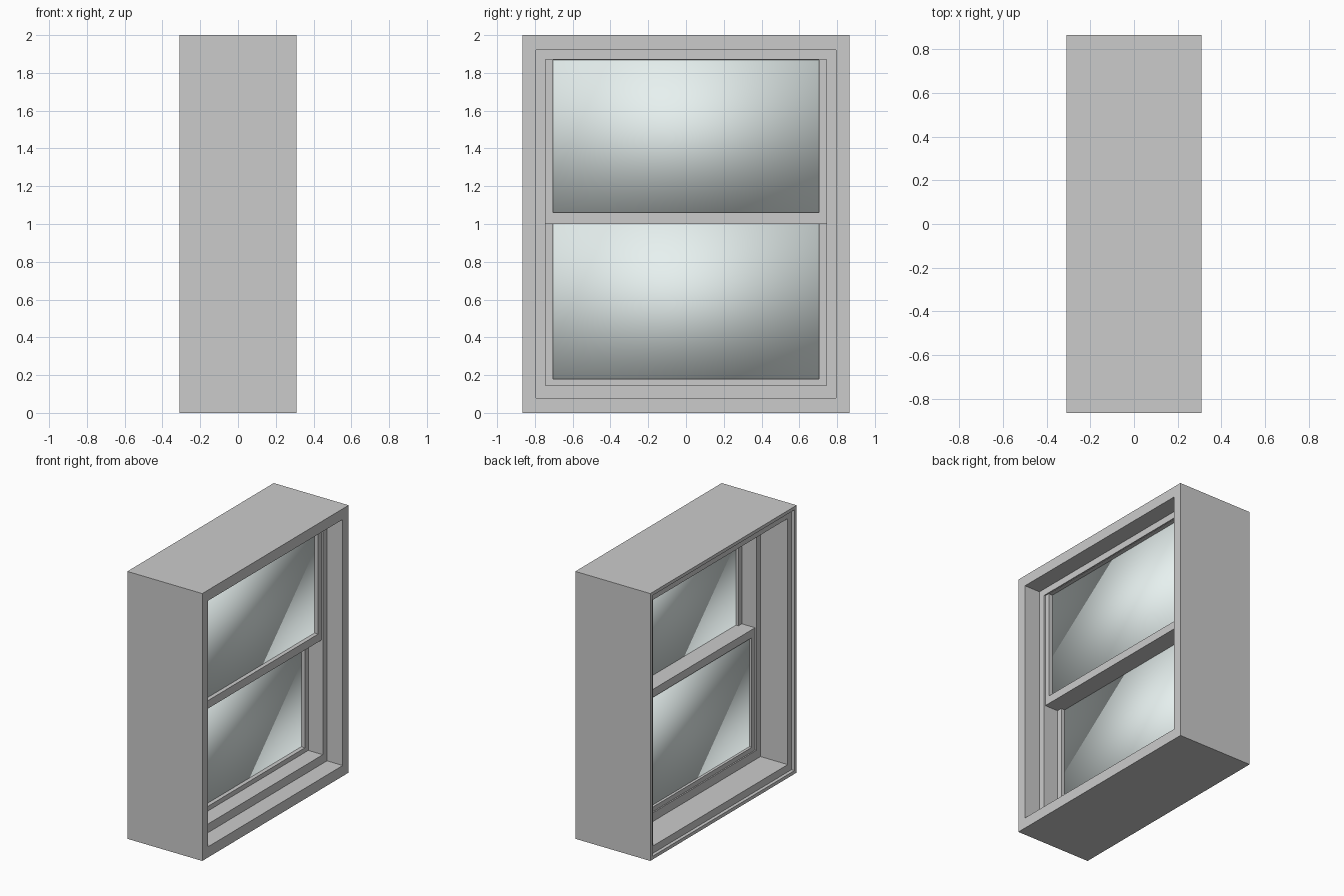
import bpy

if "Cube" in bpy.data.objects:
    bpy.data.objects.remove(bpy.data.objects["Cube"])

glass_mat = bpy.data.materials.new("pale_glass")
glass_mat.diffuse_color = (0.80, 0.88, 0.87, 1)
glass_mat.use_nodes = True
glass_mat.node_tree.nodes["Principled BSDF"].inputs["Base Color"].default_value = glass_mat.diffuse_color


def mesh_object(name, verts, faces):
    mesh = bpy.data.meshes.new(name)
    mesh.from_pydata(verts, [], faces)
    mesh.update()
    obj = bpy.data.objects.new(name, mesh)
    bpy.context.collection.objects.link(obj)
    return obj


def rect(x, w, z0, z1):
    return [(x, -w, z0), (x, w, z0), (x, w, z1), (x, -w, z1)]


def ring(name, section):
    """Sweep a closed section of (x, half width, bottom, top) around a rectangle."""
    verts = [v for s in section for v in rect(*s)]
    n = len(section)
    faces = []
    for i in range(n):
        j = (i + 1) % n
        for k in range(4):
            m = (k + 1) % 4
            faces.append((i * 4 + k, i * 4 + m, j * 4 + m, j * 4 + k))
    return mesh_object(name, verts, faces)


def frame(name, x0, x1, outer, inner):
    return ring(name, [(x0, *outer), (x1, *outer), (x1, *inner), (x0, *inner)])


def pane(name, x0, x1, w, z0, z1):
    verts = rect(x0, w, z0, z1) + rect(x1, w, z0, z1)
    faces = [(3, 2, 1, 0), (4, 5, 6, 7)]
    faces += [(k, (k + 1) % 4, (k + 1) % 4 + 4, k + 4) for k in range(4)]
    obj = mesh_object(name, verts, faces)
    obj.data.shade_smooth()  # soft highlight across the pane
    obj.data.materials.append(glass_mat)


# Deep wall surround with a thin stepped lip on the inner face
outer, opening, lip = (0.865, 0, 2), (0.795, 0.08, 1.92), (0.84, 0.025, 1.975)
ring("wall_surround", [(-0.31, *outer), (0.31, *outer), (0.31, *opening),
                       (-0.285, *opening), (-0.285, *lip), (-0.31, *lip)])

# Fixed window frame
frame("window_frame", -0.06, 0.18, (0.80, 0.075, 1.925), (0.745, 0.145, 1.87))

# Two offset sliding sashes with panes: name, x range, z range, glass z range
for name, x0, x1, z0, z1, g0, g1 in [
        ("lower_sash", -0.05, 0.06, 0.14, 1.06, 0.18, 1.0),
        ("upper_sash", 0.06, 0.17, 1.0, 1.90, 1.06, 1.868)]:
    frame(name, x0, x1, (0.75, z0, z1), (0.705, g0, g1))
    pane(name + "_glass", x0 + 0.02, x1 - 0.03, 0.708, g0 - 0.003, g1 + 0.003)

# Consistent outward normals
import bmesh
for obj in bpy.context.collection.objects:
    bm = bmesh.new()
    bm.from_mesh(obj.data)
    bmesh.ops.recalc_face_normals(bm, faces=bm.faces)
    bm.to_mesh(obj.data)
    bm.free()
